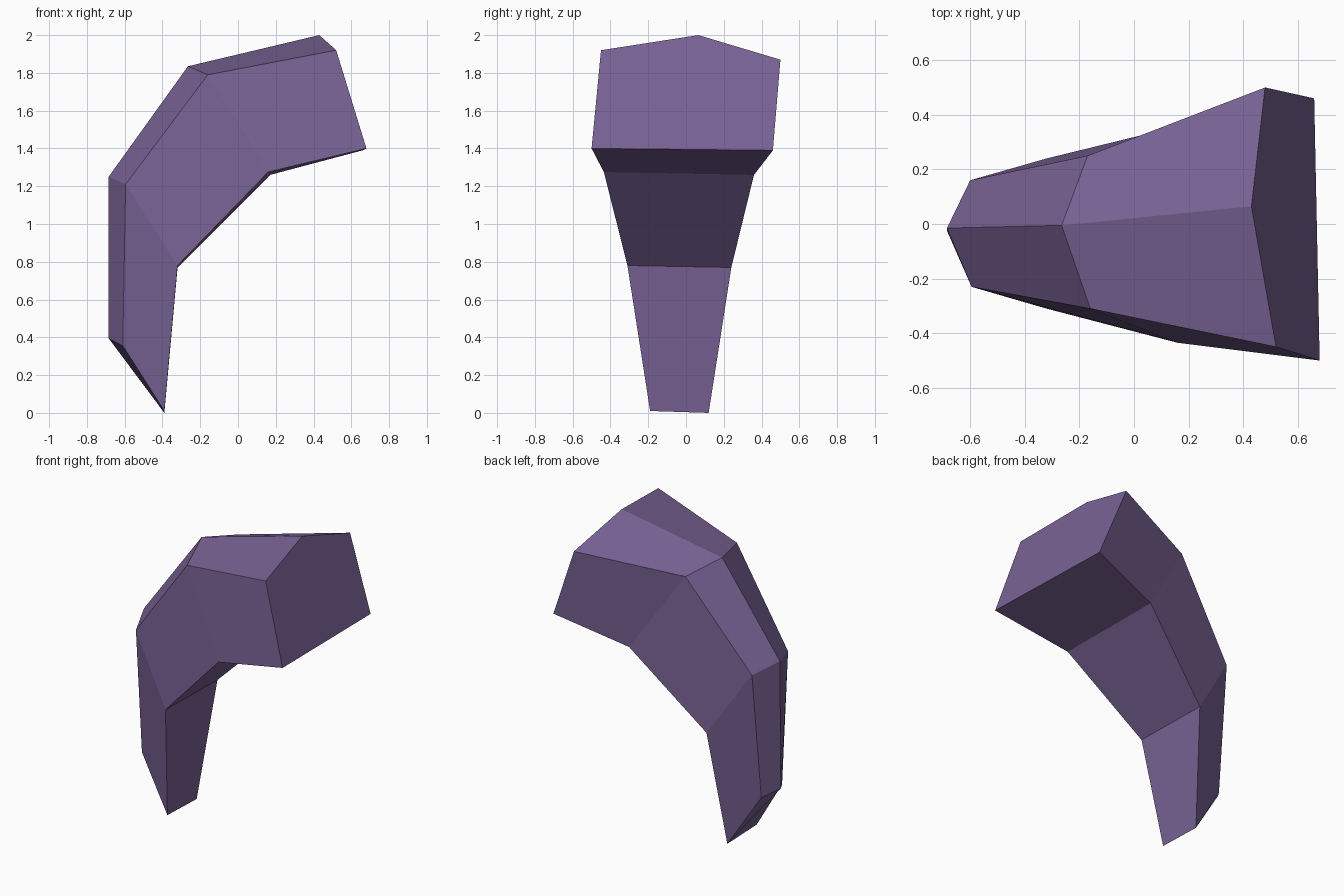
import bpy, bmesh

if "Cube" in bpy.data.objects:
    bpy.data.objects.remove(bpy.data.objects["Cube"])

# Five-sided cross-sections from the foot to the wide upper end.
# Each runs: ridge, front shoulder, front inner edge, back inner edge, back shoulder
sections = [
    [(-.685, -.025, .395), (-.61, -.145, .355), (-.39, -.19, .01), (-.39, .12, 0), (-.61, .075, .35)],
    [(-.685, -.015, 1.25), (-.595, -.23, 1.21), (-.32, -.31, .78), (-.32, .24, .77), (-.60, .16, 1.20)],
    [(-.265, -.005, 1.835), (-.16, -.31, 1.79), (.16, -.435, 1.275), (.17, .36, 1.26), (-.17, .25, 1.78)],
    [(.43, .065, 2.0), (.52, -.45, 1.92), (.68, -.50, 1.40), (.66, .46, 1.39), (.48, .50, 1.87)],
]

# Curved, tapering body lofted through the sections
bm = bmesh.new()
rings = [[bm.verts.new(p) for p in s] for s in sections]
for a, b in zip(rings, rings[1:]):
    for i in range(5):
        j = (i + 1) % 5
        bm.faces.new((a[i], a[j], b[j], b[i]))

# Flat end caps
bm.faces.new(rings[0][::-1])
bm.faces.new(rings[-1])
bmesh.ops.recalc_face_normals(bm, faces=bm.faces)

mesh = bpy.data.meshes.new("curved_horn")
bm.to_mesh(mesh)
bm.free()
horn = bpy.data.objects.new("curved_horn", mesh)
bpy.context.collection.objects.link(horn)

# Single muted purple
purple = bpy.data.materials.new("muted purple")
purple.diffuse_color = (.188, .122, .296, 1)
purple.use_nodes = True
purple.node_tree.nodes["Principled BSDF"].inputs["Base Color"].default_value = purple.diffuse_color
mesh.materials.append(purple)
